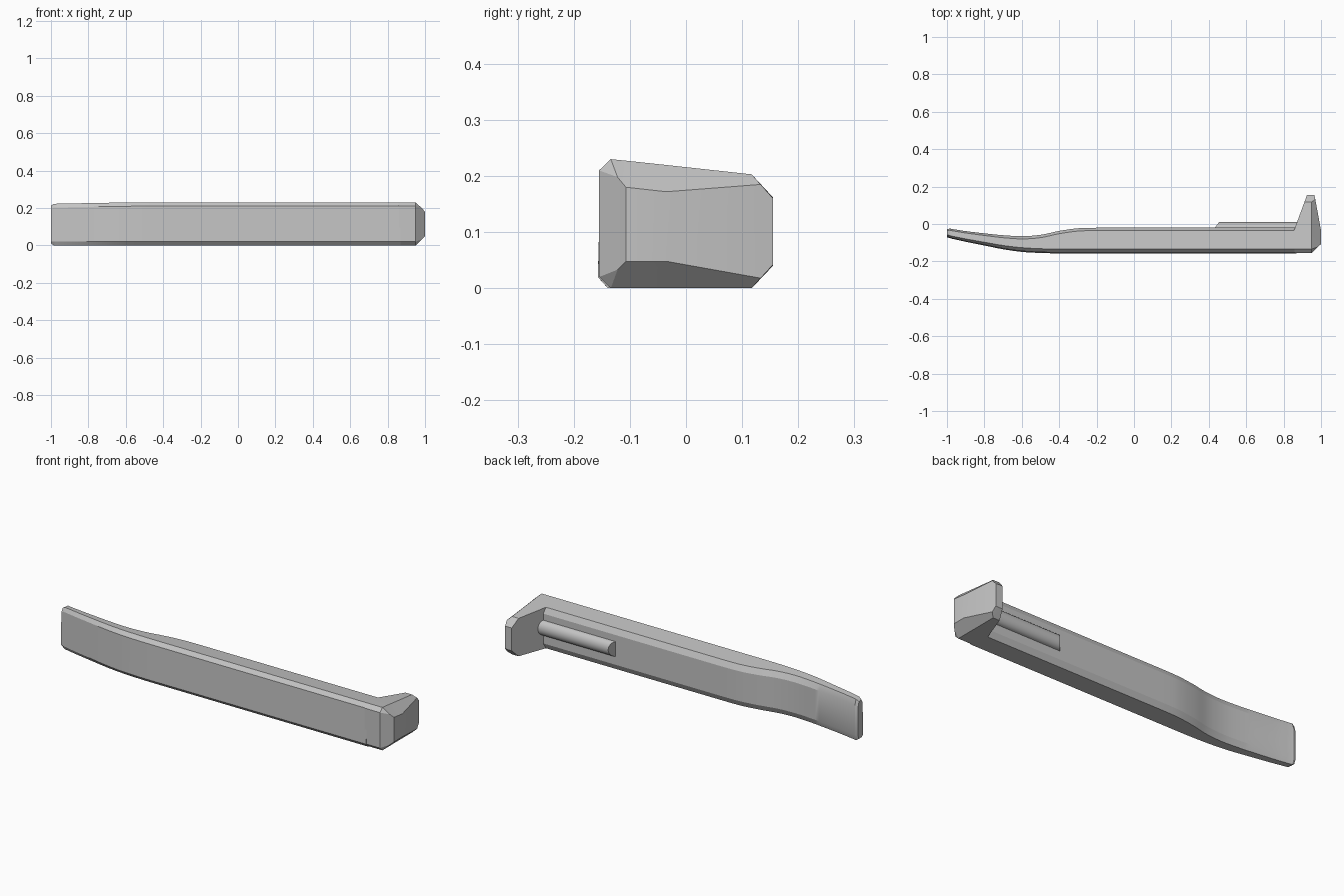
import bpy, bmesh, math

cube = bpy.data.objects.get("Cube")
if cube:
    bpy.data.objects.remove(cube, do_unlink=True)

grey = bpy.data.materials.new("light_grey")
grey.use_nodes = True
grey.diffuse_color = (0.55, 0.55, 0.55, 1)
grey.node_tree.nodes["Principled BSDF"].inputs["Base Color"].default_value = grey.diffuse_color


def loft(name, rings, angle):
    """Skin a row of closed cross-sections and cap both ends."""
    bm = bmesh.new()
    rows = [[bm.verts.new(p) for p in ring] for ring in rings]
    n = len(rows[0])
    for a, b in zip(rows, rows[1:]):
        for i in range(n):
            j = (i + 1) % n
            bm.faces.new((a[i], a[j], b[j], b[i]))
    bm.faces.new(rows[0])
    bm.faces.new(rows[-1])
    bmesh.ops.remove_doubles(bm, verts=bm.verts, dist=0.0005)
    bmesh.ops.recalc_face_normals(bm, faces=bm.faces)
    mesh = bpy.data.meshes.new(name)
    bm.to_mesh(mesh)
    bm.free()
    mesh.materials.append(grey)
    obj = bpy.data.objects.new(name, mesh)
    bpy.context.collection.objects.link(obj)
    bpy.ops.object.select_all(action='DESELECT')
    obj.select_set(True)
    bpy.context.view_layer.objects.active = obj
    bpy.ops.object.shade_smooth_by_angle(angle=math.radians(angle))
    return obj


def top_z(y):
    """Height of the gently tilted top surface."""
    return 0.23 - 0.107 * (y + 0.132)


def bar_section(x, front, back, trim=0.0):
    """Chamfered cross-section of the long bar."""
    k = min(1, (back - front) / 0.085)
    hi = top_z(front + 0.025 * k) - trim
    hi_back = top_z(back - 0.015 * k) - trim
    f, b = front + trim * 0.4, back - trim * 0.4
    return [(x, y, z) for y, z in (
        (f, 0.02), (f + 0.005 * k, hi - 0.02), (f + 0.023 * k, hi),
        (b - 0.015 * k, hi_back), (b, hi_back - 0.03), (b, 0.03),
        (b - 0.015 * k, trim), (f + 0.018 * k, trim))]


# Long bar with a wavy, thinning free end
front = [-0.075, -0.095, -0.115, -0.135, -0.149, -0.155, -0.157, -0.157, -0.157]
back = [-0.024, -0.038, -0.05, -0.06, -0.065, -0.058, -0.037, -0.023, -0.02]


def spline(v, t):
    i = min(int(t), len(v) - 2)
    u = t - i
    a, b, c, d = (v[max(0, min(len(v) - 1, i + k))] for k in (-1, 0, 1, 2))
    return b + 0.5 * u * (c - a + u * (2*a - 5*b + 4*c - d + u * (3*(b - c) + d - a)))


sections = [bar_section(-1, front[0], back[0], 0.01)]
for s in range(33):
    t = s / 4
    x = -1 + 0.1 * t if s else -0.985
    sections.append(bar_section(x, spline(front, t), spline(back, t)))
sections.append(bar_section(0.87, front[-1], back[-1]))
loft("long_bar", sections, 22)


# Hooked end block: sections stepped from the front face to the hook tip
def hook_section(y, outer_y, inner, ridge, outer, low, outer_low, outer_high, high):
    return [(inner, y, low), (ridge, y, low), (outer, outer_y, outer_low),
            (outer, outer_y, outer_high), (ridge, y, high), (inner, y, high)]


hook = [
    hook_section(-0.155, -0.155, 0.86, 0.95, 0.95, 0.02, 0.02, 0.21, 0.21),
    hook_section(-0.134, -0.122, 0.857, 0.95, 0.984, 0, 0.033, 0.198, 0.23),
    hook_section(-0.107, -0.107, 0.855, 0.95, 1.0, 0, 0.048, 0.18, top_z(-0.107)),
    hook_section(-0.035, -0.035, 0.855, 0.95, 1.0, 0, 0.048, 0.172, top_z(-0.035)),
    hook_section(0.117, 0.133, 0.911, 0.95, 0.969, 0, 0.018, 0.185, 0.203),
    hook_section(0.155, 0.155, 0.925, 0.95, 0.965, 0.04, 0.042, 0.16, 0.162),
]
loft("hooked_end", hook, 12)


# Rounded rib on the back of the bar, with a sloped end
def rib_section(x, depth):
    pts = [(x, -0.03, 0.155), (x, -0.03, 0.075)]
    for i in range(13):
        a = math.pi * i / 12
        pts.append((x - 0.025 * (1 - math.sin(a)) * (depth > 0.01),
                    -0.022 + 0.032 * math.sin(a), 0.115 - 0.04 * math.cos(a)))
    return pts


start = rib_section(0.455, 1)
end = [(0.91, y, z) for x, y, z in start]
loft("back_rib", [start, end], 30)
